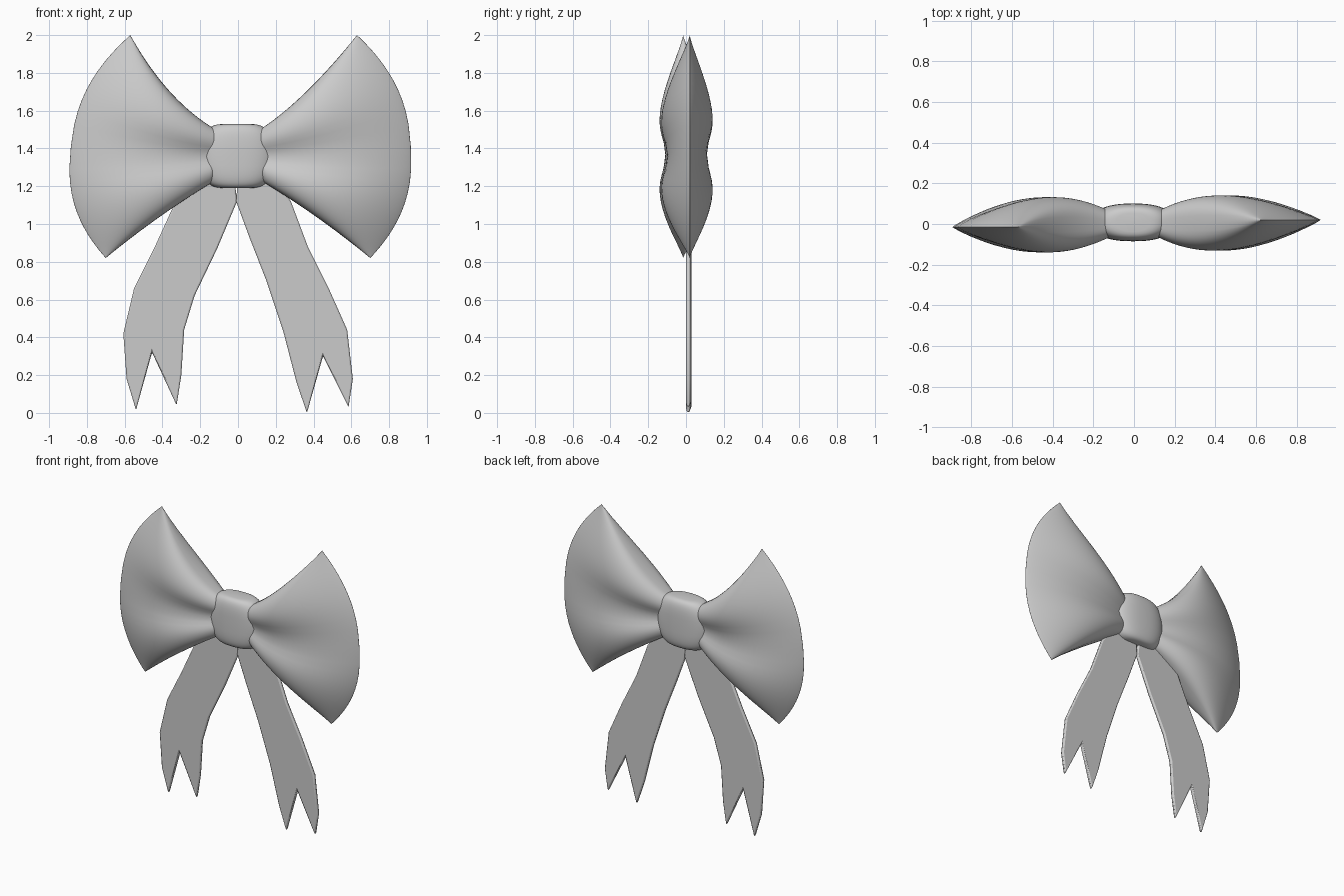
import bpy, bmesh
from math import sin, cos, pi, exp, copysign

if "Cube" in bpy.data.objects:
    bpy.data.objects.remove(bpy.data.objects["Cube"])


def spow(v, p):
    return copysign(abs(v) ** p, v)


def bez(a, b, c, t):
    return [(1 - t) ** 2 * i + 2 * t * (1 - t) * j + t * t * k for i, j, k in zip(a, b, c)]


def finish(name, bm, angle=180):
    bmesh.ops.remove_doubles(bm, verts=bm.verts, dist=0.0005)
    bmesh.ops.recalc_face_normals(bm, faces=bm.faces)
    me = bpy.data.meshes.new(name)
    bm.to_mesh(me)
    bm.free()
    ob = bpy.data.objects.new(name, me)
    bpy.context.collection.objects.link(ob)
    for f in me.polygons:
        f.use_smooth = True
    if angle < 180:
        bpy.ops.object.select_all(action='DESELECT')
        ob.select_set(True)
        bpy.context.view_layer.objects.active = ob
        bpy.ops.object.shade_smooth_by_angle(angle=angle * pi / 180)
    return ob


def loft(name, rows):
    bm = bmesh.new()
    rings = [[bm.verts.new(p) for p in r] for r in rows]
    n = len(rings[0])
    for a, b in zip(rings, rings[1:]):
        for i in range(n):
            j = (i + 1) % n
            bm.faces.new((a[i], a[j], b[j], b[i]))
    bm.faces.new(rings[0])
    return finish(name, bm)


# Puffed loops: sections fan out from the knot and close into an outer seam
def lobe(name, side, top, bottom, tip_y):
    rows, steps, n = [], 28, 64
    for k in range(steps + 1):
        u = sin(pi / 2 * k / steps)
        t, b = bez(*top, u), bez(*bottom, u)
        depth = (0.065 + 0.30 * u * (1 - 0.35 * u)) * (1 - u ** 2.2) ** 0.9
        row = []
        for i in range(n):
            a = 2 * pi * i / n
            s, w = spow(sin(a), 0.7), spow(cos(a), 0.6)
            f = (s + 1) / 2
            x = b[0] + (t[0] - b[0]) * f + 0.25 * u * u * (1 - abs(s) ** 2.4)
            z = b[1] + (t[1] - b[1]) * f
            pinch = 1 - (0.42 - 0.22 * u) * exp(-(s / 0.4) ** 2)
            row.append((side * x, depth * pinch * w + tip_y * u * u, z))
        rows.append(row)
    return loft(name, rows)


lobe("right_loop", 1, ((0.10, 1.49), (0.34, 1.64), (0.63, 2.0)),
     ((0.12, 1.23), (0.42, 1.05), (0.70, 0.82)), 0.02)
lobe("left_loop", -1, ((0.10, 1.49), (0.37, 1.64), (0.57, 2.0)),
     ((0.12, 1.23), (0.42, 1.05), (0.70, 0.82)), -0.015)

# Rounded centre knot
rows = []
for k in range(25):
    a = -pi / 2 + pi * k / 24
    r, h = abs(cos(a)) ** 0.35, spow(sin(a), 0.6)
    rows.append([(-0.005 + 0.2 * r * (1 - 0.16 * h * h) * spow(cos(2 * pi * i / 48), 0.85),
                  0.008 + 0.093 * r * spow(sin(2 * pi * i / 48), 0.8),
                  1.36 + 0.17 * h) for i in range(48)])
loft("knot", rows)


# Flat hanging ribbon tails with notched ends
def tail(name, outline, y):
    bm = bmesh.new()
    face = bm.faces.new([bm.verts.new((x, y - 0.012, z)) for x, z in outline])
    ext = bmesh.ops.extrude_face_region(bm, geom=[face])
    vs = [v for v in ext['geom'] if isinstance(v, bmesh.types.BMVert)]
    bmesh.ops.translate(bm, verts=vs, vec=(0, 0.024, 0))
    ob = finish(name, bm, 40)
    bev = ob.modifiers.new("soft_edge", 'BEVEL')
    bev.width, bev.segments = 0.008, 2


tail("right_tail", [(0.0, 1.25), (-0.01, 1.12), (0.06, 0.93), (0.15, 0.70), (0.24, 0.43),
                    (0.31, 0.16), (0.365, 0.0), (0.45, 0.30), (0.585, 0.03), (0.608, 0.18),
                    (0.578, 0.44), (0.48, 0.66), (0.37, 0.88), (0.28, 1.12), (0.18, 1.25)], 0.012)
tail("left_tail", [(-0.02, 1.25), (-0.005, 1.12), (-0.11, 0.87), (-0.23, 0.62), (-0.285, 0.44),
                   (-0.30, 0.2), (-0.325, 0.04), (-0.455, 0.32), (-0.54, 0.015), (-0.59, 0.18),
                   (-0.607, 0.42), (-0.55, 0.66), (-0.44, 0.88), (-0.33, 1.12), (-0.20, 1.25)], 0.018)
